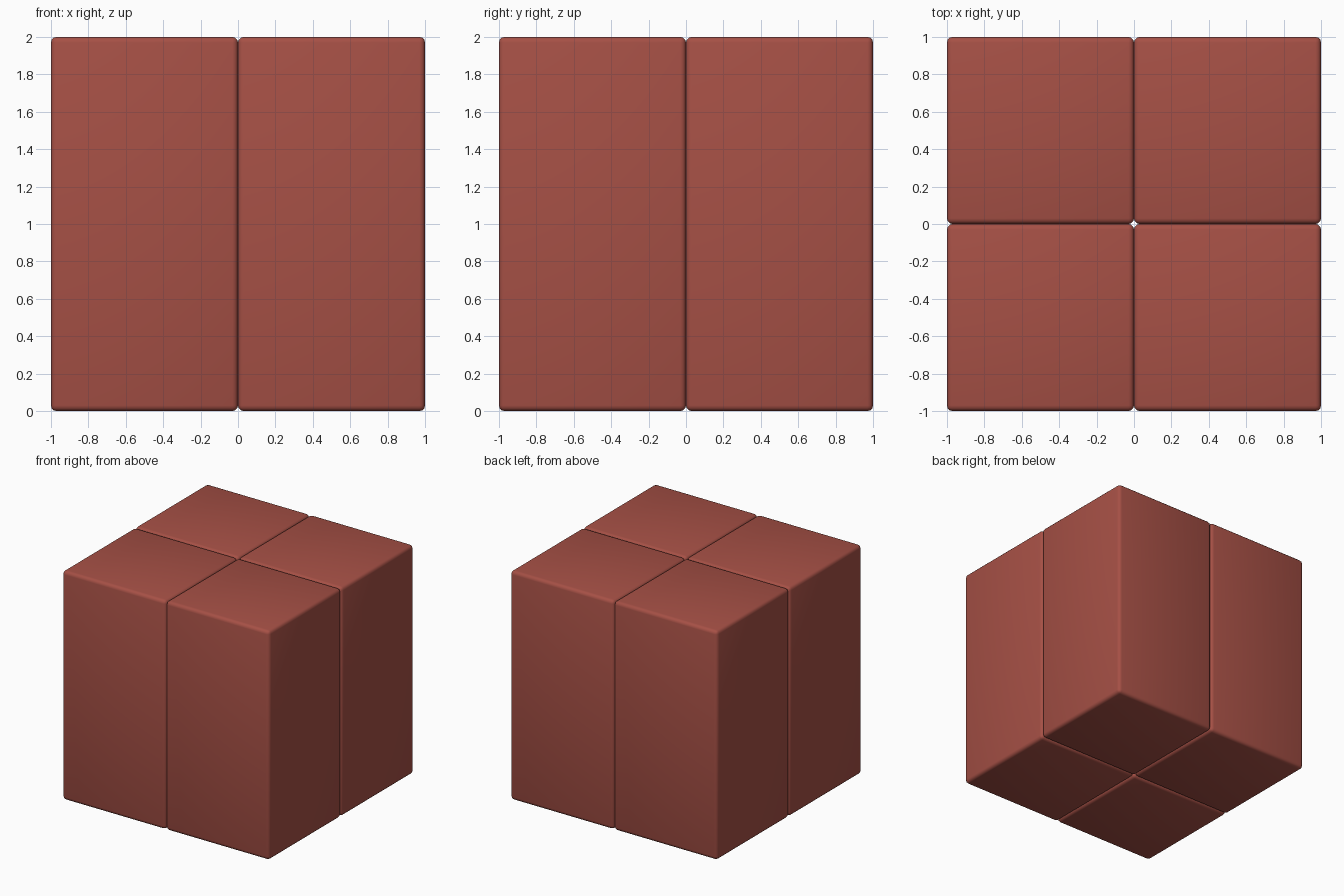
import bpy

if "Cube" in bpy.data.objects:
    bpy.data.objects.remove(bpy.data.objects["Cube"])

# One brick-red colour for everything
red = bpy.data.materials.new("brick_red")
red.diffuse_color = (0.38, 0.08, 0.06, 1.0)
red.use_nodes = True
red.node_tree.nodes["Principled BSDF"].inputs["Base Color"].default_value = red.diffuse_color


def rounded_block(name, x, y):
    """Upright 1 x 1 x 2 block with softly rounded edges."""
    bpy.ops.mesh.primitive_cube_add(size=1, location=(x, y, 1))
    block = bpy.context.object
    block.name = name
    block.scale = (1, 1, 2)
    bpy.ops.object.transform_apply(location=False, rotation=False, scale=True)
    bevel = block.modifiers.new("rounded_edges", 'BEVEL')
    bevel.width = 0.03
    bevel.segments = 3
    block.data.materials.append(red)
    bpy.ops.object.shade_smooth()


# Four blocks standing side by side in a 2 x 2 square
for side, x in (("left", -0.5), ("right", 0.5)):
    for depth, y in (("front", -0.5), ("back", 0.5)):
        rounded_block(f"{depth}_{side}_block", x, y)
